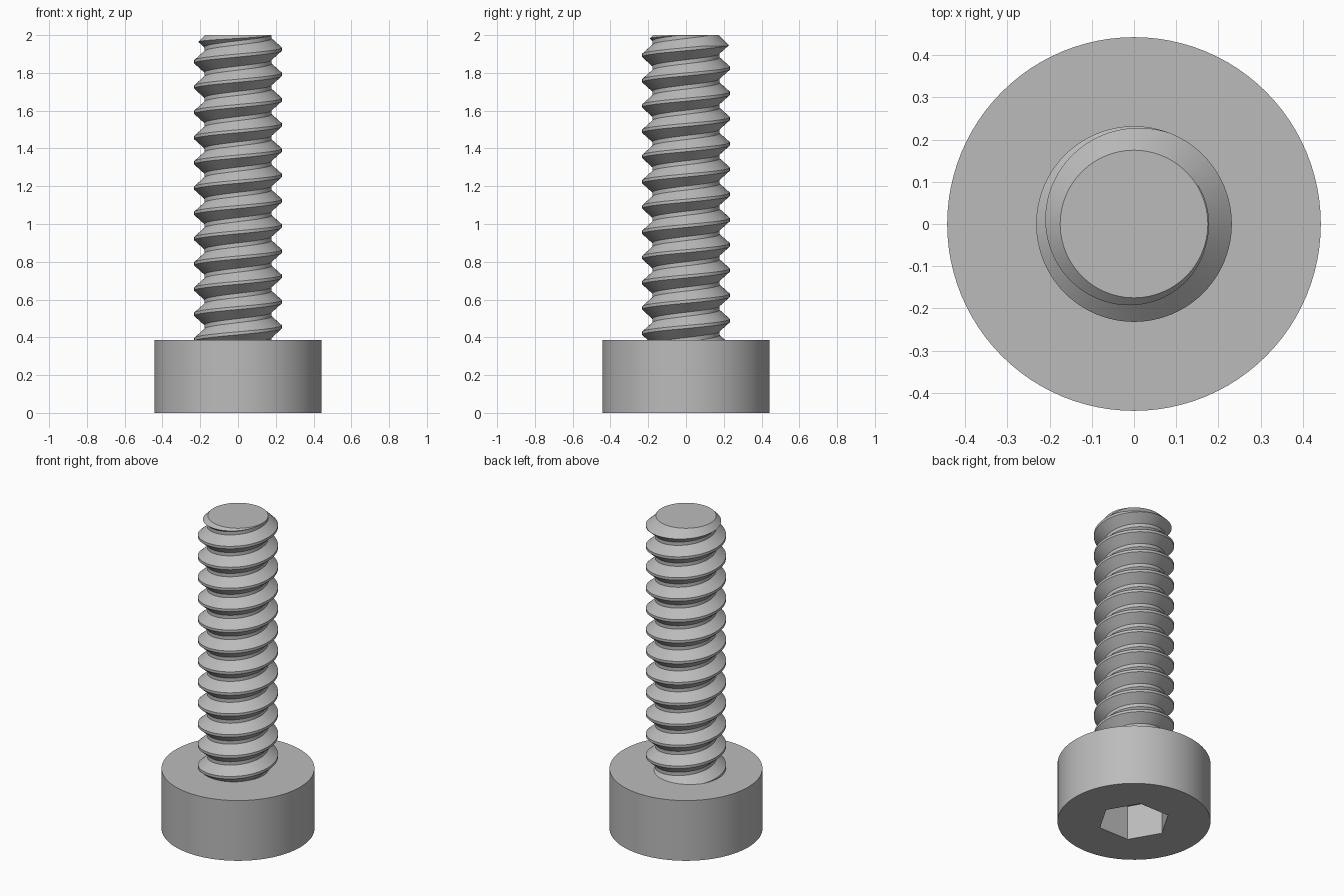
import bpy, bmesh, math
from mathutils import Vector

if "Cube" in bpy.data.objects:
    bpy.data.objects.remove(bpy.data.objects["Cube"], do_unlink=True)

HEAD_R, HEAD_H = 0.443, 0.385
MAJOR, MINOR, END_R = 0.232, 0.178, 0.175
TOP, PITCH = 2.0, 0.1337
CREST_Z = 0.455            # crest height on the +x side
SOCKET_R, SOCKET_D = 0.21, 0.22
SEGS = 96

steel = bpy.data.materials.new("steel grey")
steel.use_nodes = True
GREY = (0.5, 0.5, 0.5, 1)
steel.diffuse_color = GREY
steel.node_tree.nodes["Principled BSDF"].inputs["Base Color"].default_value = GREY


def make_object(name, bm):
    bmesh.ops.recalc_face_normals(bm, faces=bm.faces)
    mesh = bpy.data.meshes.new(name)
    bm.to_mesh(mesh)
    bm.free()
    mesh.materials.append(steel)
    obj = bpy.data.objects.new(name, mesh)
    bpy.context.collection.objects.link(obj)
    return obj


def lathe(name, profile, segs, turn=0.0):
    """Closed solid of revolution from (radius, height) points."""
    bm = bmesh.new()
    rings = []
    for r, z in profile:
        angles = [turn + math.tau * i / segs for i in range(segs)]
        rings.append([bm.verts.new((r * math.cos(a), r * math.sin(a), z)) for a in angles])
    for low, high in zip(rings, rings[1:]):
        for i in range(segs):
            j = (i + 1) % segs
            bm.faces.new((low[i], low[j], high[j], high[i]))
    bm.faces.new(rings[0])
    bm.faces.new(rings[-1])
    return make_object(name, bm)


def boolean(obj, cutter, operation):
    mod = obj.modifiers.new(operation.lower(), "BOOLEAN")
    mod.operation, mod.object, mod.solver = operation, cutter, "EXACT"
    bpy.ops.object.select_all(action="DESELECT")
    bpy.context.view_layer.objects.active = obj
    obj.select_set(True)
    bpy.ops.object.modifier_apply(modifier=mod.name)
    bpy.data.objects.remove(cutter, do_unlink=True)
    bpy.ops.object.shade_smooth_by_angle(angle=math.radians(25))


# Head with a hexagonal socket in its underside
head = lathe("head", [(HEAD_R, 0), (HEAD_R, HEAD_H)], SEGS)
socket = lathe("socket_cutter", [(SOCKET_R, -0.1), (SOCKET_R, SOCKET_D)], 6)
boolean(head, socket, "DIFFERENCE")

# Threaded shank: one helical V profile swept round and welded turn to turn
half_crest, half_base = PITCH * 0.06, PITCH * 0.42
profile = [(MINOR, -half_base), (MAJOR, -half_crest), (MAJOR, half_crest),
           (MINOR, half_base), (MINOR, PITCH - half_base)]
bm = bmesh.new()
previous = None
for step in range(-4 * SEGS, 15 * SEGS):
    a = math.tau * step / SEGS
    rise = CREST_Z + PITCH * step / SEGS
    row = [bm.verts.new((r * math.cos(a), r * math.sin(a), rise + z)) for r, z in profile]
    if previous:
        for k in range(len(profile) - 1):
            bm.faces.new((previous[k], row[k], row[k + 1], previous[k + 1]))
    previous = row
bmesh.ops.remove_doubles(bm, verts=bm.verts, dist=0.0005)

# Trim the sweep level at both ends and close it
for height, normal in ((HEAD_H - 0.1, -1), (TOP + 0.1, 1)):
    cut = bmesh.ops.bisect_plane(bm, geom=bm.verts[:] + bm.edges[:] + bm.faces[:],
                                 plane_co=Vector((0, 0, height)),
                                 plane_no=Vector((0, 0, normal)), clear_outer=True)
    rim = [e for e in cut["geom_cut"] if isinstance(e, bmesh.types.BMEdge)]
    bmesh.ops.contextual_create(bm, geom=rim)
shank = make_object("threaded_shank", bm)

# Chamfered envelope shapes the tip
wide = MAJOR + 0.05
envelope = lathe("tip_envelope", [(wide, HEAD_H - 0.02), (wide, TOP - wide + END_R),
                                  (END_R, TOP)], SEGS)
boolean(shank, envelope, "INTERSECT")
